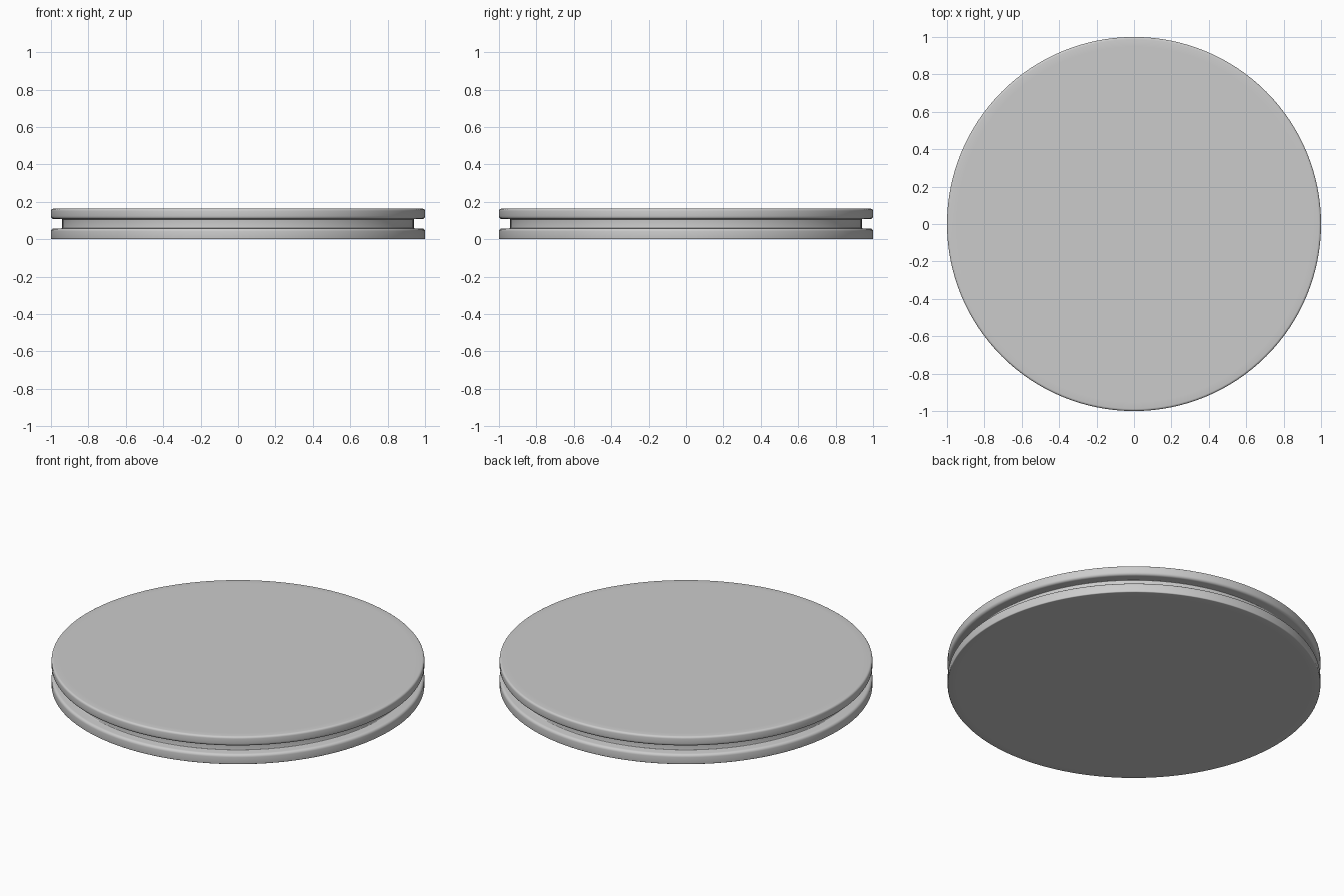
import bpy, bmesh, math

if "Cube" in bpy.data.objects:
    bpy.data.objects.remove(bpy.data.objects["Cube"])

SEGMENTS = 128


def rounded(corners, steps=4):
    """Round each (r, z, radius) corner of an open profile."""
    points = []
    for i, (r, z, rad) in enumerate(corners):
        if rad == 0:
            points.append((r, z))
            continue
        ends = []
        for q in (corners[i - 1], corners[i + 1]):
            d = math.hypot(q[0] - r, q[1] - z)
            ends.append((r + (q[0] - r) / d * rad, z + (q[1] - z) / d * rad))
        a, b = ends
        # Circular fillet for a right-angled corner
        c = (a[0] + b[0] - r, a[1] + b[1] - z)
        for k in range(steps + 1):
            t = k / steps * math.pi / 2
            points.append(tuple(c[j] + (a[j] - c[j]) * math.cos(t)
                                + (b[j] - c[j]) * math.sin(t) for j in (0, 1)))
    return points


def lathe(name, profile):
    bm = bmesh.new()
    rings = []
    for r, z in profile:
        rings.append([bm.verts.new((r * math.cos(2 * math.pi * i / SEGMENTS),
                                    r * math.sin(2 * math.pi * i / SEGMENTS), z))
                      for i in range(SEGMENTS)])
    for low, high in zip(rings, rings[1:]):
        for i in range(SEGMENTS):
            j = (i + 1) % SEGMENTS
            bm.faces.new((low[i], low[j], high[j], high[i]))
    bm.faces.new(rings[0][::-1])
    bm.faces.new(rings[-1])
    mesh = bpy.data.meshes.new(name)
    bm.to_mesh(mesh)
    bm.free()
    obj = bpy.data.objects.new(name, mesh)
    bpy.context.collection.objects.link(obj)
    bpy.context.view_layer.objects.active = obj
    obj.select_set(True)
    bpy.ops.object.shade_smooth_by_angle(angle=math.radians(35))
    obj.select_set(False)
    return obj


# Round disc with a groove running around its rim
lathe("grooved_disc", rounded([
    (0.95, 0.0, 0),
    (1.0, 0.0, 0.005),
    (1.0, 0.058, 0.016),
    (0.94, 0.058, 0.004),
    (0.94, 0.107, 0.004),
    (1.0, 0.107, 0.016),
    (1.0, 0.163, 0.012),
    (0.95, 0.163, 0),
]))
